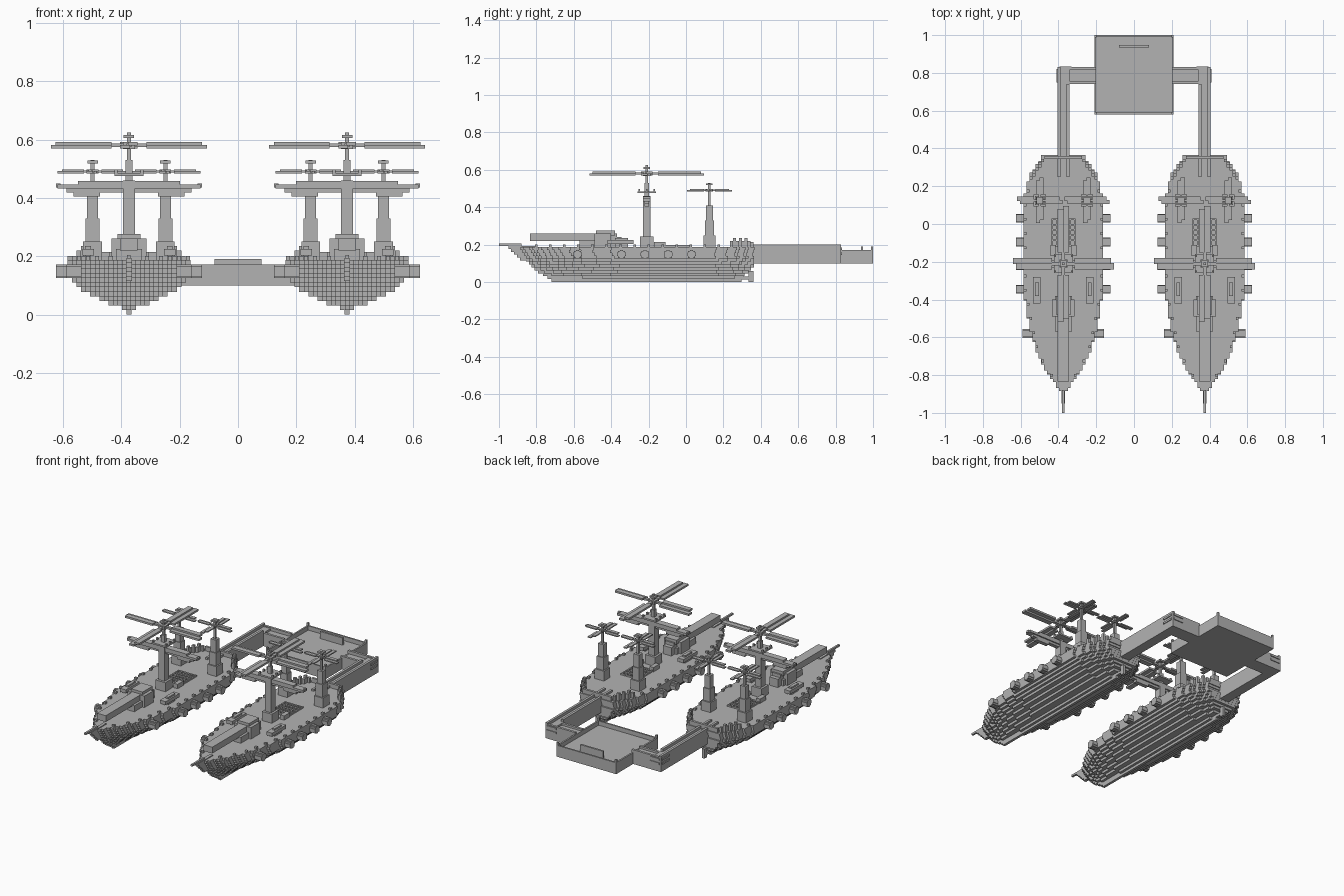
import bpy, bmesh
from mathutils import Matrix, Vector

cube = bpy.data.objects.get("Cube")
if cube:
    bpy.data.objects.remove(cube, do_unlink=True)

V = 2 / 128          # block size
SHIP_X = 0.374
DECK = 12 * V

grey = bpy.data.materials.new("plain_grey")
grey.use_nodes = True
grey.diffuse_color = (0.45, 0.45, 0.45, 1)
grey.node_tree.nodes["Principled BSDF"].inputs["Base Color"].default_value = (0.45, 0.45, 0.45, 1)


def box(bm, x, y, z):
    """Add a block from (min, max) pairs."""
    size = Vector((x[1] - x[0], y[1] - y[0], z[1] - z[0]))
    mid = Vector((sum(x) / 2, sum(y) / 2, sum(z) / 2))
    bmesh.ops.create_cube(bm, size=1, matrix=Matrix.Translation(mid) @ Matrix.Diagonal(size).to_4x4())


def post(bm, x, y, half, z0, z1):
    box(bm, (x - half, x + half), (y - half, y + half), (z0, z1))


def finish(name, bm, places=(0,)):
    bmesh.ops.recalc_face_normals(bm, faces=bm.faces[:])
    mesh = bpy.data.meshes.new(name)
    bm.to_mesh(mesh)
    bm.free()
    mesh.materials.append(grey)
    for x in places:
        label = name if x == 0 else ("left_" if x > 0 else "right_") + name
        ob = bpy.data.objects.new(label, mesh)
        ob.location.x = x
        bpy.context.collection.objects.link(ob)


def ship_part(name, bm):
    finish(name, bm, (SHIP_X, -SHIP_X))


PLAN = [(0, 0.02), (.04, .2), (.1, .44), (.18, .66), (.27, .82), (.38, .94), (.5, 1),
        (.78, 1), (.86, .92), (.92, .8), (.96, .65), (1, .5)]


def plan_width(t):
    for (a, wa), (b, wb) in zip(PLAN, PLAN[1:]):
        if t <= b:
            return wa + (wb - wa) * (t - a) / (b - a)
    return PLAN[-1][1]


def snap(w):
    return (max(0, round(w / V - 0.5)) + 0.5) * V


# Hull: stepped layers, each a blocky outline one block thick
half_widths = [.008, .024, .07, .10, .135, .165, .185, .20, .215, .215, .215, .215]
bows = [-.72, -.74, -.765, -.79, -.81, -.825, -.84, -.855, -.87, -.88, -.89, -.9]
sterns = [.30, .30, .31, .33, .345] + [.36] * 7
hull = bmesh.new()
for k, (half, bow, stern) in enumerate(zip(half_widths, bows, sterns)):
    rows = round((stern - bow) / V)
    side = []
    for j in range(rows):
        w = snap(half * plan_width((j + 0.5) / rows)) if k else half
        if side and abs(side[-1][0] - w) < 1e-6:
            side.pop()
        else:
            side.append((w, bow + j * V))
        side.append((w, bow + (j + 1) * V))
    ring = side + [(-x, y) for x, y in reversed(side)]
    low, high = [[hull.verts.new((x, y, z)) for x, y in ring] for z in (k * V, (k + 1) * V)]
    hull.faces.new(low)
    hull.faces.new(high)
    for i in range(len(ring)):
        hull.faces.new((low[i - 1], low[i], high[i], high[i - 1]))
ship_part("hull", hull)

# Prow spike and stepped stem
prow = bmesh.new()
box(prow, (-.006, .006), (-1, -.88), (.193, .205))
for i in range(5):
    box(prow, (-.01, .01), (-.95 + i * V, -.8), (.193 - (i + 1) * V, .193 - i * V))
ship_part("prow", prow)

# Rudder
rudder = bmesh.new()
box(rudder, (-.008, .008), (.29, .36), (.015, .03))
box(rudder, (-.008, .008), (.335, .36), (0, .06))
ship_part("rudder", rudder)

# Stern bulwark with raised blocks, and small rail posts along the deck edge
rail = bmesh.new()
box(rail, (-.1, .1), (.345, .36), (DECK, .215))
for s in (-1, 1):
    for i in range(7):
        y = .345 - i * V
        w = snap(.215 * plan_width((y + .9) / 1.26)) - V / 2
        box(rail, (s * w - .008, s * w + .008), (y - V, y), (DECK, .235 if i % 2 else .22))
    for i in range(14):
        y = -.8 + i * .075
        w = snap(.215 * plan_width((y + .9) / 1.26)) - V / 2
        post(rail, s * w, y, .007, DECK, .2)
ship_part("deck_rail", rail)

# Cross-shaped gun ports down both sides
ports = bmesh.new()
for y in (-.58, -.345, -.22, -.095, .03):
    reach = .215 if y < -.5 else .25
    for s in (-1, 1):
        x = sorted((s * .14, s * reach))
        box(ports, x, (y - .023, y + .023), (.14, .157))
        box(ports, x, (y - .008, y + .008), (.125, .172))
        for t in (-1, 1):
            box(ports, x, sorted((y + t * .008, y + t * .019)), (.13, .167))
ship_part("gun_ports", ports)

# Main bow gun
gun = bmesh.new()
box(gun, (-.03, .03), (-.835, -.37), (.22, .26))
box(gun, (-.045, .045), (-.57, -.38), (DECK, .225))
box(gun, (-.06, .06), (-.49, -.40), (DECK, .26))
box(gun, (-.04, .04), (-.48, -.38), (.25, .277))
box(gun, (-.03, .03), (-.40, -.345), (DECK, .24))
ship_part("bow_gun", gun)

# Deck guns either side
deck_guns = bmesh.new()
for s in (-.14, .14):
    box(deck_guns, (s - .02, s + .02), (-.42, -.28), (.203, .225))
    box(deck_guns, (s - .01, s + .01), (-.38, -.31), (DECK, .235))
ship_part("deck_guns", deck_guns)

# Deck hatch lattice and bollards
hatch = bmesh.new()
for i in range(6):
    a = -.06 + i * .024
    box(hatch, (a - .004, a + .004), (-.12, .03), (DECK, .197))
    y = -.115 + i * .028
    box(hatch, (-.064, .064), (y - .004, y + .004), (DECK, .197))
for s in (-.055, .055):
    box(hatch, (s - .014, s + .014), (-.17, -.11), (DECK, .215))
ship_part("deck_hatch", hatch)

# Main mast with yard and lookout
MY = -.21
mast = bmesh.new()
post(mast, 0, MY, .035, DECK, .245)
post(mast, 0, MY, .021, DECK, .46)
post(mast, 0, MY, .012, .45, .53)
post(mast, 0, MY, .007, .53, .625)
post(mast, 0, MY, .018, .605, .615)
post(mast, 0, MY, .05, .475, .485)
for s in (-1, 1):
    for i in range(3):
        post(mast, s * .045, MY - .04 + i * .04, .005, .48, .498)
ship_part("main_mast", mast)

yard = bmesh.new()
box(yard, (-.175, .175), (MY - .02, MY + .02), (.445, .458))
box(yard, (-.245, .245), (MY - .02, MY + .02), (.432, .446))
box(yard, (-.215, .215), (MY - .012, MY + .012), (.418, .432))
for s in (-1, 1):
    box(yard, sorted((s * .1, s * .19)), (MY - .012, MY + .012), (.404, .418))
    box(yard, sorted((s * .235, s * .25)), (MY - .008, MY + .008), (.435, .45))
ship_part("yard", yard)


def rotor(bm, x, y, z, inner, reach, half, thick, pitch):
    """Four pitched blades, each of two slats, around a hub."""
    post(bm, x, y, half * .7, z - thick, z + thick)
    for dx, dy in ((1, 0), (0, 1), (-1, 0), (0, -1)):
        r = reach[0] if dx else reach[1]
        for a, b, lo, hi, dz in ((0, inner, -.3, .3, 0), (inner, r, -1, .1, -pitch), (inner, r - V, -.1, 1, pitch)):
            px = sorted((x + dx * a - dy * lo * half, x + dx * b - dy * hi * half))
            py = sorted((y + dy * a + dx * lo * half, y + dy * b + dx * hi * half))
            box(bm, px, py, (z + dz - thick / 2, z + dz + thick / 2))


main_rotor = bmesh.new()
rotor(main_rotor, 0, MY, .58, .06, (.267, .305), .03, .012, .005)
ship_part("main_rotor", main_rotor)

# Twin aft masts with small rotors
aft = bmesh.new()
aft_rotors = bmesh.new()
AY = .125
for x in (-.125, .125):
    post(aft, x, AY, .032, DECK, .25)
    post(aft, x, AY, .024, DECK, .33)
    post(aft, x, AY, .019, .33, .41)
    post(aft, x, AY, .007, .40, .53)
    post(aft, x, AY, .018, .518, .528)
    rotor(aft_rotors, x, AY, .491, .03, (.12, .12), .02, .007, .003)
ship_part("aft_masts", aft)
ship_part("aft_rotors", aft_rotors)

# Linking arms: channels running aft, then inward to the platform
arms = bmesh.new()
for s in (-1, 1):
    def span(a, b):
        return sorted((s * a, s * b))
    box(arms, span(.342, .405), (.25, .83), (.1, .183))
    box(arms, span(.2, .405), (.742, .83), (.1, .17))
    box(arms, span(.39, .405), (.25, .83), (.18, .2))
    box(arms, span(.342, .357), (.25, .742), (.18, .2))
    box(arms, span(.2, .357), (.742, .757), (.165, .183))
    box(arms, span(.2, .405), (.815, .83), (.165, .19))
    # raised strips at the outer corner
    for z in (.145, .172):
        box(arms, span(.403, .41), (.75, .82), (z, z + .012))
        box(arms, span(.33, .395), (.828, .835), (z, z + .012))
finish("linking_arms", arms)

# Platform: tray with low walls, corner posts and a back panel
tray = bmesh.new()
box(tray, (-.21, .21), (.58, 1), (.1, .145))
for s in (-1, 1):
    box(tray, sorted((s * .2, s * .21)), (.58, 1), (.14, .172))
    mid = .79 + s * .205
    box(tray, (-.21, .21), (mid - .005, mid + .005), (.14, .172))
    for y in (.586, .994):
        post(tray, s * .204, y, .006, .14, .19)
box(tray, (-.08, .08), (.935, .947), (.14, .19))
finish("platform", tray)
